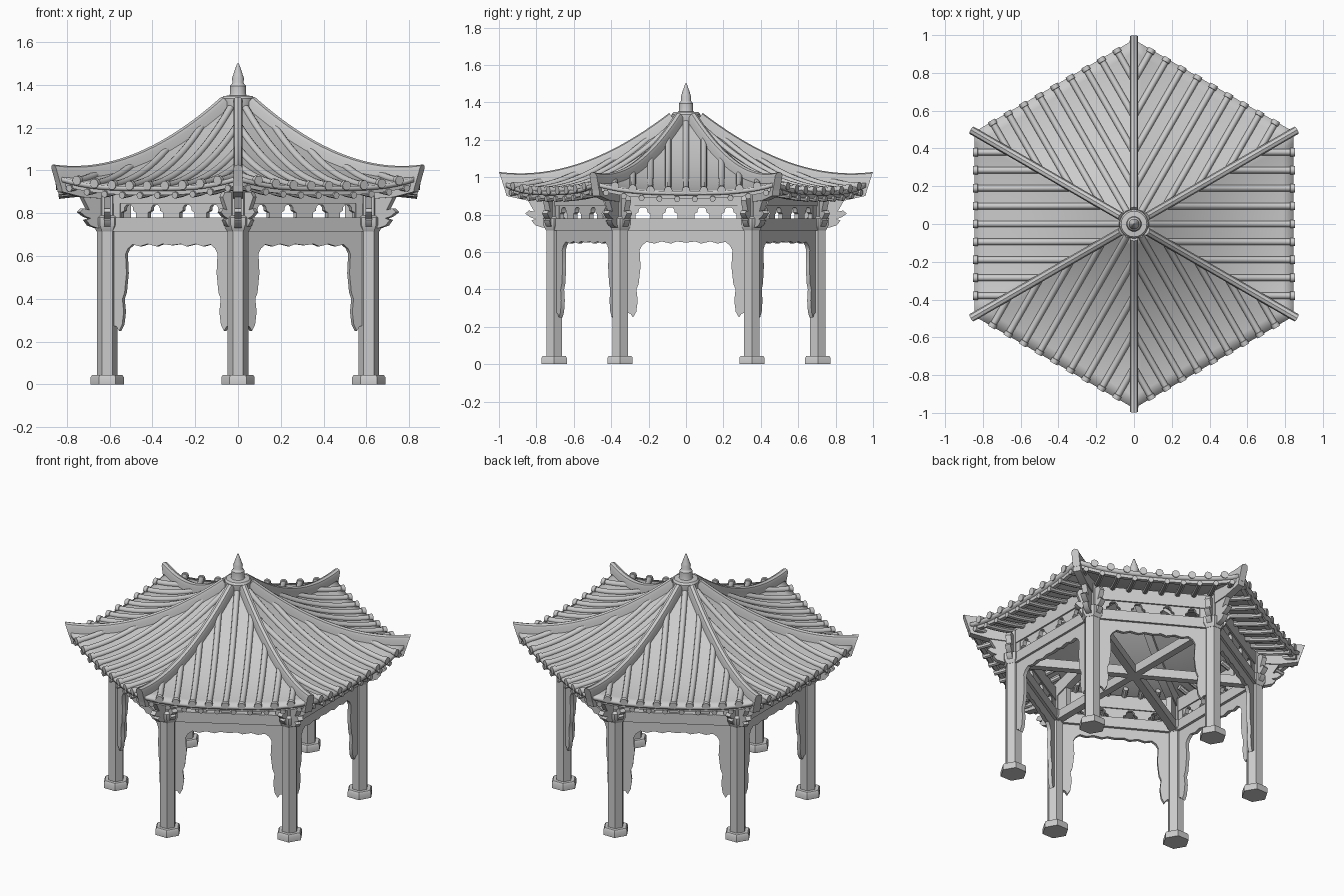
import bpy, bmesh, math
from mathutils import Vector, Matrix

if "Cube" in bpy.data.objects:
    bpy.data.objects.remove(bpy.data.objects["Cube"])

X, Y, Z = Vector((1, 0, 0)), Vector((0, 1, 0)), Vector((0, 0, 1))
S3 = math.sqrt(3)
EAVE, COL_R, FACE_D = 0.845, 0.705, 0.61


def loft(bm, rings):
    vs = [[bm.verts.new(p) for p in r] for r in rings]
    n = len(vs[0])
    for a, b in zip(vs, vs[1:]):
        for i in range(n):
            bm.faces.new((a[i], a[(i + 1) % n], b[(i + 1) % n], b[i]))
    bm.faces.new(vs[0][::-1])
    bm.faces.new(vs[-1])
    return vs


def prism(bm, pts, o, u, v, th):
    w = u.cross(v).normalized() * th / 2
    loft(bm, [[o + u * a + v * b + s * w for a, b in pts] for s in (-1, 1)])


def box(bm, x0, x1, y0, y1, z0, z1):
    prism(bm, [(x0, y0), (x1, y0), (x1, y1), (x0, y1)], Z * (z0 + z1) / 2, X, Y, z1 - z0)


def lathe(bm, prof, n, o=Vector(), phase=0.0):
    loft(bm, [[o + Vector((r * math.cos(phase + math.tau * i / n),
                           r * math.sin(phase + math.tau * i / n), z)) for i in range(n)]
              for r, z in prof])


def sweep(bm, pts, sec, side=Y, scale=None):
    rings = []
    for i, p in enumerate(pts):
        t = (pts[min(i + 1, len(pts) - 1)] - pts[max(i - 1, 0)]).normalized()
        up = t.cross(side)
        k = scale[i] if scale else 1
        rings.append([p + side * a * k + up * b * k for a, b in sec])
    return loft(bm, rings)


def circle(r, n=10):
    return [(r * math.cos(math.tau * i / n), r * math.sin(math.tau * i / n)) for i in range(n)]


def finish(name, bm, recalc=True):
    if recalc:
        bmesh.ops.recalc_face_normals(bm, faces=bm.faces)
    me = bpy.data.meshes.new(name)
    bm.to_mesh(me)
    bm.free()
    me.shade_smooth()
    me.set_sharp_from_angle(angle=math.radians(38))
    ob = bpy.data.objects.new(name, me)
    bpy.context.collection.objects.link(ob)
    return ob


def six(name, build, corner=False, recalc=True):
    """Build one sector around +x, repeat it six times (corner parts start at 30 degrees)."""
    bm = bmesh.new()
    build(bm)
    src = bm.verts[:] + bm.edges[:] + bm.faces[:]
    for k in range(1, 6):
        new = bmesh.ops.duplicate(bm, geom=src)["geom"]
        bmesh.ops.rotate(bm, verts=[g for g in new if isinstance(g, bmesh.types.BMVert)],
                         matrix=Matrix.Rotation(k * math.pi / 3, 3, 'Z'))
    if corner:
        bmesh.ops.rotate(bm, verts=bm.verts, matrix=Matrix.Rotation(math.pi / 6, 3, 'Z'))
    bmesh.ops.remove_doubles(bm, verts=bm.verts, dist=1e-5)
    return finish(name, bm, recalc)


def roof_z(d, y):
    """Sagging slope with upturned corners."""
    q = 1 - (d - 0.05) / 0.795
    u = min(abs(y) * S3 / d, 1)
    return 0.925 + 0.05 * q + 0.33 * q * q + 0.05 * u ** 3 * (d / EAVE) ** 3


def span(a, b, n):
    return [a + (b - a) * i / n for i in range(n + 1)]


# Columns and their stepped bases
def columns(bm):
    lathe(bm, [(0.048, 0.04), (0.048, 0.72)], 6, X * COL_R, math.pi / 6)


def bases(bm):
    lathe(bm, [(0.078, 0), (0.078, 0.033), (0.07, 0.045)], 6, X * COL_R, math.pi / 6)


six("columns", columns, True)
six("column_bases", bases, True)


# Ring beams, pierced frieze between them, and diagonal ceiling beams
def lower_beam(bm):
    box(bm, 0.582, 0.635, -0.36, 0.36, 0.715, 0.78)


def upper_beam(bm):
    box(bm, 0.59, 0.632, -0.36, 0.36, 0.845, 0.93)


def frieze(bm):
    pts = [(-0.345, 0.775)]
    for c in (-0.23, -0.085, 0.085, 0.23):
        half = [(0.04, 0.78), (0.04, 0.803), (0.024, 0.812), (0.022, 0.828), (0.012, 0.839)]
        pts += [(c - a, z) for a, z in half] + [(c + a, z) for a, z in half[::-1]]
    pts += [(0.345, 0.775), (0.345, 0.85), (-0.345, 0.85)]
    prism(bm, pts, X * FACE_D, Y, Z, 0.025)


def diagonal(bm):
    box(bm, 0, 0.69, -0.022, 0.022, 0.72, 0.775)


six("lower_ring_beam", lower_beam)
six("upper_ring_beam", upper_beam)
six("pierced_frieze", frieze)
six("ceiling_beams", diagonal, True)


# Scalloped hanging frame in every bay
def hanging(bm):
    half = [(0, .65), (.05, .656), (.08, .645), (.13, .656), (.17, .645), (.21, .654), (.235, .635),
            (.248, .61), (.243, .52), (.253, .43), (.265, .40), (.258, .34), (.266, .28),
            (.283, .25), (.297, .27), (.313, .275), (.313, .717)]
    prism(bm, half + [(-a, z) for a, z in half[:0:-1]], X * FACE_D, Y, Z, 0.022)


six("hanging_frame", hanging)


# Bracket clusters: capital block plus outward and sideways arms
def brackets(bm):
    o = X * COL_R
    lathe(bm, [(0.05, 0.715), (0.068, 0.745), (0.068, 0.78), (0.05, 0.79), (0.05, 0.93)], 6, o, math.pi / 6)
    arm = [(-.12, .73), (.06, .73), (.10, .742), (.122, .768), (.098, .776), (.125, .784), (.155, .805),
           (.135, .822), (.105, .815), (.12, .84), (.14, .875), (.12, .90), (-.12, .90)]
    for ang, k in ((0, 1), (60, 0.65), (-60, 0.65)):
        u = Matrix.Rotation(math.radians(ang), 3, 'Z') @ X
        prism(bm, [(a * k, z) for a, z in arm], o, u, Z, 0.032)


def corner_rafter(bm):
    prism(bm, [(.45, .95), (.7, .865), (.85, .875), (.96, .90), (.972, .95), (.8, .945), (.62, .97),
               (.45, 1.03)], Vector(), X, Z, 0.045)


six("corner_brackets", brackets, True)
six("corner_rafters", corner_rafter, True)


# Round eave rafters and the board above them
def rafters(bm):
    for k in range(-9, 10, 2):
        y = 0.0475 * k
        d0 = max(0.54, abs(y) * S3 + 0.02)
        pts = [Vector((d, y, roof_z(d, y) - 0.043)) for d in span(d0, 0.838, 4)]
        sweep(bm, pts, circle(0.016, 8))


def board(bm):
    pts = [Vector((0.815, y, roof_z(0.815, y) - 0.03)) for y in span(-0.47, 0.47, 16)]
    sweep(bm, pts, [(-0.012, -0.012), (0.012, -0.012), (0.012, 0.012), (-0.012, 0.012)], -X)


six("eave_rafters", rafters)
six("eave_board", board)


# Curved roof skin
def skin(bm):
    g = [[bm.verts.new((d, u * d / S3, roof_z(d, u * d / S3))) for u in span(-1, 1, 16)]
         for d in span(0.05, EAVE, 14)]
    for a, b in zip(g, g[1:]):
        for j in range(16):
            bm.faces.new((a[j], b[j], b[j + 1], a[j + 1]))


roof = six("roof_skin", skin, recalc=False)
mod = roof.modifiers.new("thickness", 'SOLIDIFY')
mod.thickness, mod.offset = 0.022, -1


# Tile rolls with flared round ends
def tiles(bm):
    for k in range(-4, 5):
        y = 0.095 * k
        ds = span(max(0.07, abs(y) * S3), EAVE - 0.02, 12) + [EAVE - 0.018, EAVE + 0.006]
        pts = [Vector((d, y, roof_z(d, y) + 0.004)) for d in ds]
        sweep(bm, pts, circle(0.017), scale=[1] * 13 + [1.3, 1.3])


six("tile_rolls", tiles)


# Hip ridges with slanted, upturned tips
def ridges(bm):
    sec = [(-.022, -.05), (.022, -.05), (.022, .03), (.016, .044), (0, .05), (-.016, .044), (-.022, .03)]
    pts = []
    for r in span(0.06, 1.0, 20):
        d = r * S3 / 2
        pts.append(Vector((r, 0, roof_z(d, r))))
    tip = sweep(bm, pts, sec)[-1]
    for v in tip:
        v.co.x = 1.0 - (1.03 - v.co.z) * 0.32


six("hip_ridges", ridges, True)

# Finial on the apex
bm = bmesh.new()
lathe(bm, [(0.06, 1.25), (0.076, 1.30), (0.077, 1.335), (0.068, 1.347), (0.04, 1.35), (0.037, 1.36),
           (0.037, 1.395), (0.03, 1.403), (0.026, 1.41), (0.028, 1.432), (0.022, 1.445), (0.02, 1.455),
           (0.004, 1.5)], 20)
finish("finial", bm)
